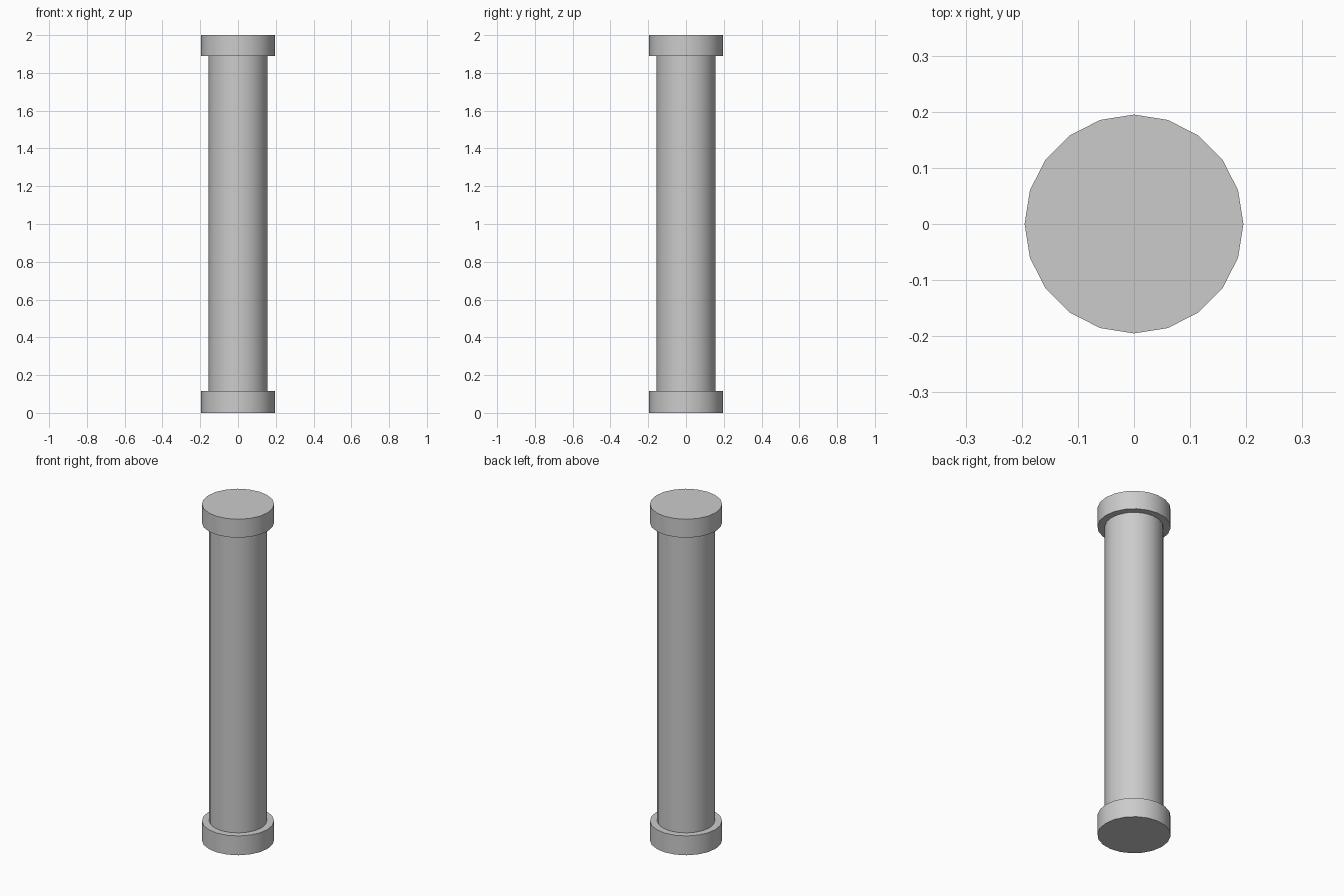
import bpy, bmesh, math

if "Cube" in bpy.data.objects:
    bpy.data.objects.remove(bpy.data.objects["Cube"])

SIDES = 20
R_CAP, R_SHAFT = 0.195, 0.156

# Column outline (radius, height): base disc, shaft, top disc
profile = [(R_CAP, 0), (R_CAP, 0.115), (R_SHAFT, 0.115),
           (R_SHAFT, 1.89), (R_CAP, 1.89), (R_CAP, 2.0)]

bm = bmesh.new()
rings = []
for r, z in profile:
    rings.append([bm.verts.new((r * math.cos(i * math.tau / SIDES),
                                r * math.sin(i * math.tau / SIDES), z))
                  for i in range(SIDES)])

# Side walls and steps
for lo, hi in zip(rings, rings[1:]):
    for i in range(SIDES):
        j = (i + 1) % SIDES
        bm.faces.new((lo[i], lo[j], hi[j], hi[i]))

# Closed ends
bm.faces.new(rings[0][::-1])
bm.faces.new(rings[-1])

mesh = bpy.data.meshes.new("column")
bm.to_mesh(mesh)
bm.free()
column = bpy.data.objects.new("column", mesh)
bpy.context.collection.objects.link(column)

# Smooth round walls, sharp rims
bpy.context.view_layer.objects.active = column
column.select_set(True)
bpy.ops.object.shade_smooth_by_angle(angle=math.radians(30))
